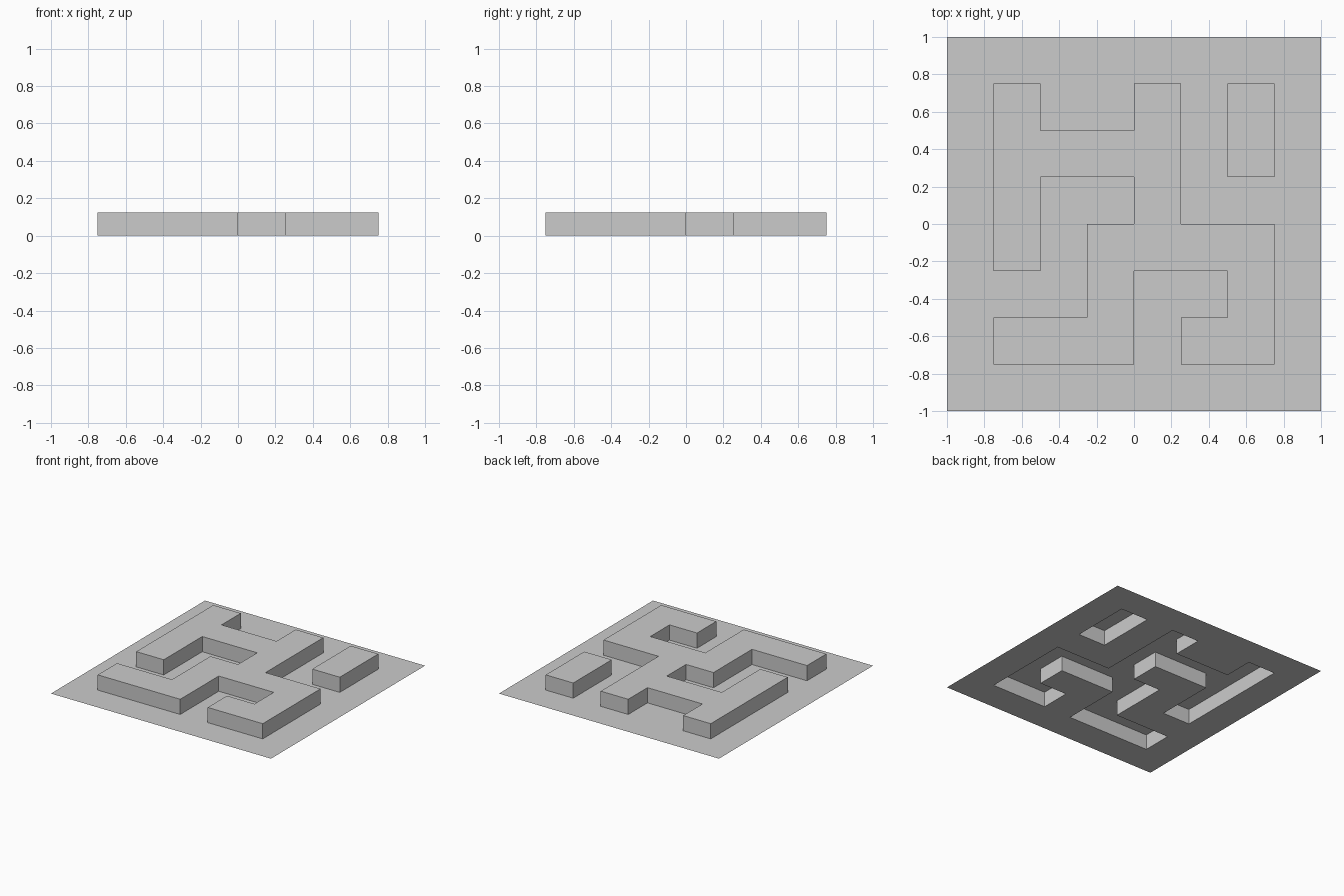
import bpy, bmesh

if "Cube" in bpy.data.objects:
    bpy.data.objects.remove(bpy.data.objects["Cube"])

CELL, HEIGHT = 0.25, 0.125

# Plan of raised cells, top row is the back (+y)
PLAN = [
    "........",
    ".#..#.#.",
    ".####.#.",
    ".#..#...",
    ".#.####.",
    "...#..#.",
    ".###.##.",
    "........",
]


def is_raised(face):
    c = face.calc_center_median()
    return PLAN[int((1 - c.y) / CELL)][int((c.x + 1) / CELL)] == "#"


# Flat sheet divided into square cells
bm = bmesh.new()
bmesh.ops.create_grid(bm, x_segments=8, y_segments=8, size=1)

# Raise the planned cells, leaving the underside hollow
cells = [f for f in bm.faces if is_raised(f)]
result = bmesh.ops.extrude_face_region(bm, geom=cells)
raised = [v for v in result["geom"] if isinstance(v, bmesh.types.BMVert)]
bmesh.ops.translate(bm, verts=raised, vec=(0, 0, HEIGHT))

# Remove any floor left under the raised cells
floor = [f for f in bm.faces
         if all(abs(v.co.z) < 1e-5 for v in f.verts) and is_raised(f)]
if floor:
    bmesh.ops.delete(bm, geom=floor, context="FACES")

mesh = bpy.data.meshes.new("embossed_maze_panel")
bm.to_mesh(mesh)
bm.free()
panel = bpy.data.objects.new("embossed_maze_panel", mesh)
bpy.context.collection.objects.link(panel)
